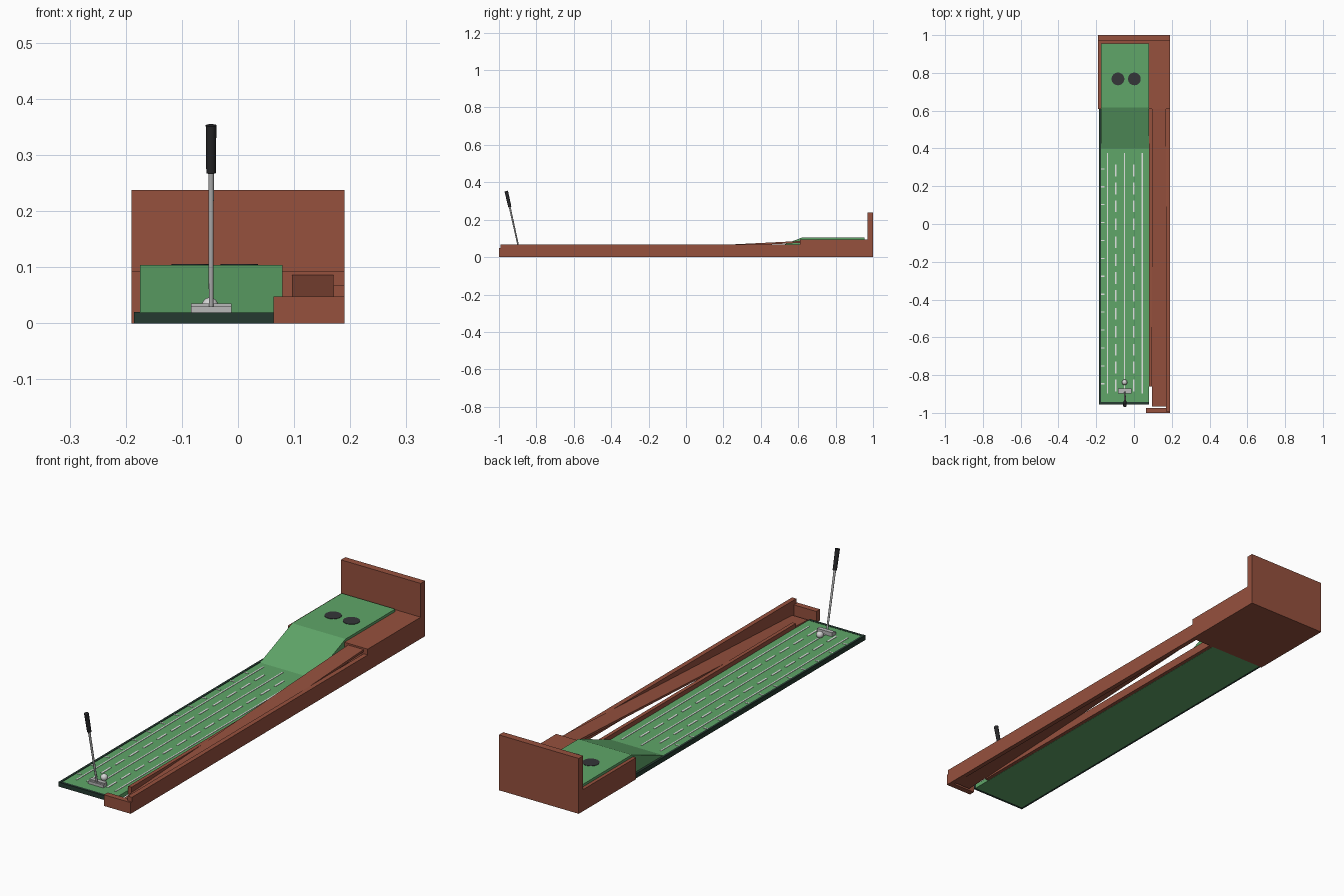
import bpy, bmesh, math
from mathutils import Vector

if "Cube" in bpy.data.objects:
    bpy.data.objects.remove(bpy.data.objects["Cube"])


def material(name, r, g, b):
    m = bpy.data.materials.new(name)
    m.diffuse_color = (r, g, b, 1)
    m.use_nodes = True
    m.node_tree.nodes["Principled BSDF"].inputs["Base Color"].default_value = m.diffuse_color
    return m


BROWN = material("brown wood", 0.305, 0.082, 0.048)
GREEN = material("turf green", 0.115, 0.38, 0.14)
DARK = material("dark green edging", 0.018, 0.042, 0.03)
WHITE = material("line white", 0.75, 0.78, 0.75)
STEEL = material("steel grey", 0.48, 0.48, 0.48)
BLACK = material("grip black", 0.02, 0.02, 0.022)
HOLE = material("hole charcoal", 0.035, 0.037, 0.04)
BALL = material("ball white", 0.66, 0.66, 0.66)


def finish(bm, name, mat, smooth=False):
    bmesh.ops.recalc_face_normals(bm, faces=bm.faces)
    me = bpy.data.meshes.new(name)
    bm.to_mesh(me)
    bm.free()
    me.materials.append(mat)
    ob = bpy.data.objects.new(name, me)
    bpy.context.collection.objects.link(ob)
    if smooth:
        bpy.context.view_layer.objects.active = ob
        ob.select_set(True)
        bpy.ops.object.shade_smooth_by_angle(angle=math.radians(40))
        ob.select_set(False)
    return ob


def add_prism(bm, x0, x1, profile):
    """Extrude a (y, z) profile from x0 to x1."""
    face = bm.faces.new([bm.verts.new((x0, y, z)) for y, z in profile])
    ext = bmesh.ops.extrude_face_region(bm, geom=[face])["geom"]
    verts = [v for v in ext if isinstance(v, bmesh.types.BMVert)]
    bmesh.ops.translate(bm, verts=verts, vec=(x1 - x0, 0, 0))


def add_box(bm, x0, x1, y0, y1, z0, z1):
    add_prism(bm, x0, x1, [(y0, z0), (y1, z0), (y1, z1), (y0, z1)])


def prism(name, mat, x0, x1, profile):
    bm = bmesh.new()
    add_prism(bm, x0, x1, profile)
    return finish(bm, name, mat)


def box(name, mat, *size):
    bm = bmesh.new()
    add_box(bm, *size)
    return finish(bm, name, mat)


def rod(name, mat, a, b, r1, r2, sides=20):
    a, b = Vector(a), Vector(b)
    bm = bmesh.new()
    bmesh.ops.create_cone(bm, cap_ends=True, segments=sides, radius1=r1,
                          radius2=r2, depth=(b - a).length)
    bm.transform((b - a).to_track_quat("Z", "Y").to_matrix().to_4x4())
    bmesh.ops.translate(bm, verts=bm.verts, vec=(a + b) / 2)
    return finish(bm, name, mat, True)


TOP = 0.018  # height of the flat turf

# Wooden target box and backboard
box("target_box", BROWN, -0.19, 0.19, 0.61, 0.97, 0, 0.093)
box("backboard", BROWN, -0.19, 0.19, 0.97, 1.0, 0, 0.238)

# Turf with ramp and raised platform
prism("turf", GREEN, -0.175, 0.079, [
    (-0.943, 0), (-0.943, TOP), (0.40, TOP), (0.618, 0.104),
    (0.955, 0.104), (0.955, 0.093), (0.61, 0.093), (0.61, 0)])

# Dark edging on the left and front
box("left_edging", DARK, -0.185, -0.175, -0.955, 0.61, 0, 0.02)
box("front_edging", DARK, -0.175, 0.079, -0.955, -0.943, 0, 0.019)

# Ball return: outer rail, inner rail, sloping floor and end stop
box("outer_rail", BROWN, 0.17, 0.19, -0.992, 0.61, 0, 0.068)
box("inner_rail", BROWN, 0.08, 0.096, -0.86, 0.61, 0, 0.036)
prism("return_floor", BROWN, 0.096, 0.17, [
    (-0.965, 0), (-0.965, 0.007), (0.61, 0.086), (0.61, 0.076)])
box("end_stop", BROWN, 0.063, 0.19, -1.0, -0.975, 0, 0.048)

# Holes in the platform
for side, x in (("left", -0.085), ("right", 0.002)):
    rod(side + "_hole", HOLE, (x, 0.768, 0.1035), (x, 0.768, 0.1055),
        0.034, 0.034, 18)

# Painted lane lines, dashes and distance ticks
bm = bmesh.new()
for x in (-0.141, -0.05, 0.044):
    add_box(bm, x - 0.003, x + 0.003, -0.897, 0.375, TOP, TOP + 0.0015)
for i in range(13):
    y = 0.292 - i * 0.0948
    for x in (-0.096, -0.002):
        add_box(bm, x - 0.004, x + 0.004, y - 0.04, y + 0.022, TOP, TOP + 0.0015)
    add_box(bm, -0.175, -0.155, y - 0.003, y + 0.003, TOP, TOP + 0.0015)
finish(bm, "lane_markings", WHITE)

# Putter
bm = bmesh.new()
add_box(bm, -0.084, -0.012, -0.898, -0.872, TOP, 0.030)
add_box(bm, -0.084, -0.012, -0.890, -0.872, 0.030, 0.035)
finish(bm, "putter_head", STEEL)
rod("putter_shaft", STEEL, (-0.048, -0.89, 0.030), (-0.048, -0.943, 0.27),
    0.004, 0.005)
rod("putter_grip", BLACK, (-0.048, -0.942, 0.268), (-0.048, -0.961, 0.353),
    0.0085, 0.0095)

# Ball
bm = bmesh.new()
bmesh.ops.create_uvsphere(bm, u_segments=24, v_segments=14, radius=0.0145)
bmesh.ops.translate(bm, verts=bm.verts, vec=(-0.05, -0.838, TOP + 0.0135))
finish(bm, "ball", BALL, True)
